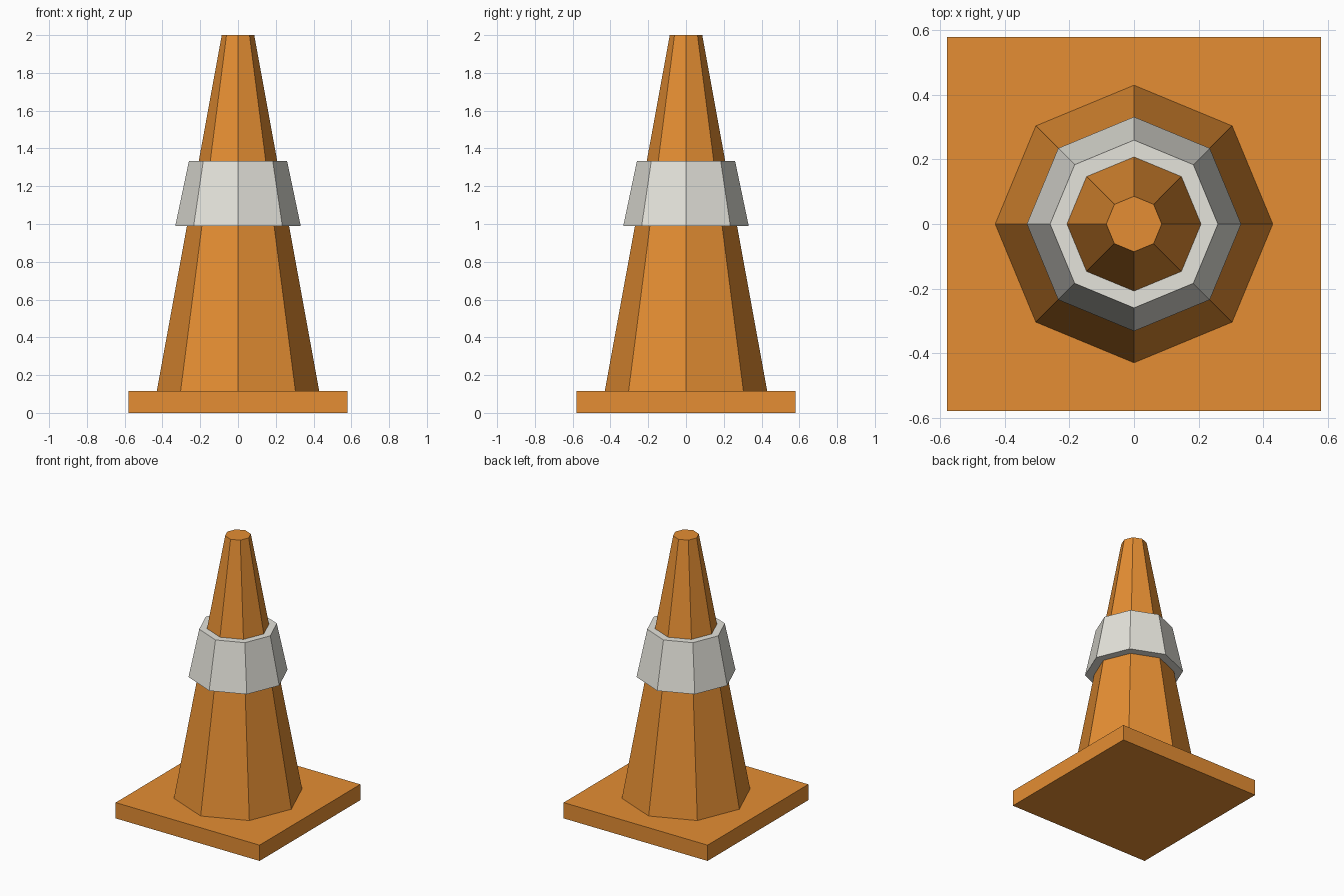
import bpy
import math

if "Cube" in bpy.data.objects:
    bpy.data.objects.remove(bpy.data.objects["Cube"])


def material(name, rgb):
    m = bpy.data.materials.new(name)
    m.diffuse_color = (*rgb, 1.0)
    m.use_nodes = True
    m.node_tree.nodes["Principled BSDF"].inputs["Base Color"].default_value = m.diffuse_color
    return m


orange = material("orange", (0.78, 0.27, 0.033))
pale_grey = material("pale grey", (0.78, 0.77, 0.71))


def frustum(name, sides, r_bottom, r_top, z_bottom, z_top, mat, turn=0.0):
    """Closed flat-sided frustum between two heights."""
    bpy.ops.mesh.primitive_cone_add(
        vertices=sides, radius1=r_bottom, radius2=r_top,
        depth=z_top - z_bottom, location=(0, 0, (z_bottom + z_top) / 2),
        rotation=(0, 0, turn))
    ob = bpy.context.object
    ob.name = name
    ob.data.materials.append(mat)
    return ob


# Square foot plate
half = 0.58 * math.sqrt(2)
frustum("base_plate", 4, half, half, 0.0, 0.115, orange, math.pi / 4)

# Eight-sided tapering body
frustum("cone_body", 8, 0.43, 0.086, 0.115, 2.0, orange)

# Wide collar around the body
frustum("reflective_band", 8, 0.332, 0.26, 0.99, 1.333, pale_grey)
